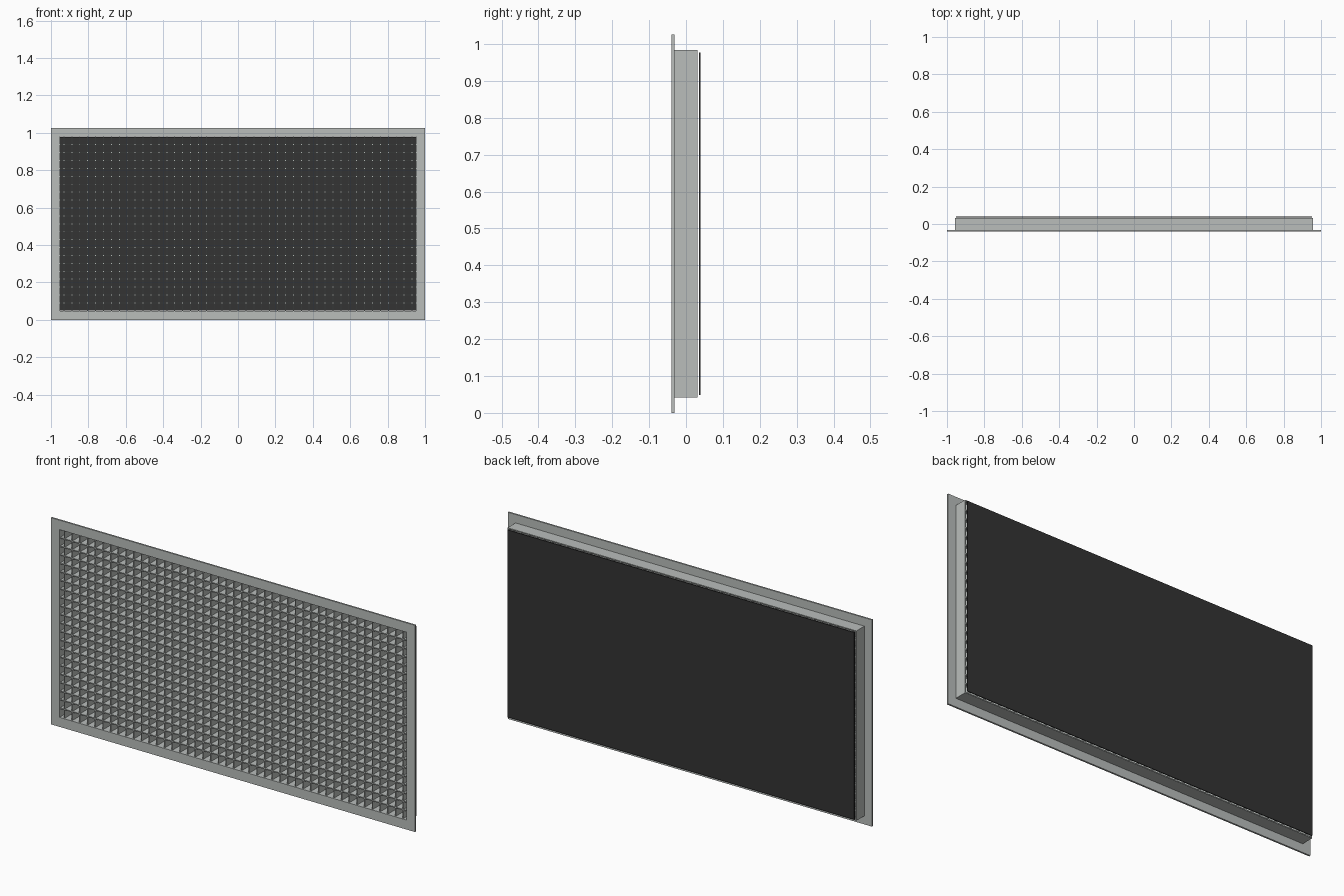
import bpy, bmesh

if "Cube" in bpy.data.objects:
    bpy.data.objects.remove(bpy.data.objects["Cube"])

W, H = 1.0, 1.026          # half width, full height
ZC = H / 2
PITCH, THICK = 0.0423, 0.005


def material(name, rgb):
    m = bpy.data.materials.new(name)
    m.diffuse_color = (*rgb, 1)
    m.use_nodes = True
    m.node_tree.nodes["Principled BSDF"].inputs["Base Color"].default_value = m.diffuse_color
    return m


metal = material("light_grey_metal", (0.49, 0.515, 0.50))
dark = material("charcoal", (0.034, 0.034, 0.034))


def finish(name, bm, mat):
    bmesh.ops.recalc_face_normals(bm, faces=bm.faces)
    me = bpy.data.meshes.new(name)
    bm.to_mesh(me)
    bm.free()
    me.materials.append(mat)
    ob = bpy.data.objects.new(name, me)
    bpy.context.collection.objects.link(ob)
    return ob


def add_box(bm, x0, x1, y0, y1, z0, z1):
    verts = bmesh.ops.create_cube(bm, size=1)["verts"]
    for v in verts:
        v.co.x = x1 if v.co.x > 0 else x0
        v.co.y = y1 if v.co.y > 0 else y0
        v.co.z = z1 if v.co.z > 0 else z0


def ring(name, outer, inner, y0, y1, mat):
    """Rectangular frame; outer and inner are insets from the overall edge."""
    bm = bmesh.new()

    def loop(inset, y):
        x, z = W - inset, ZC - inset
        return [bm.verts.new((sx * x, y, ZC + sz * z))
                for sx, sz in ((-1, -1), (1, -1), (1, 1), (-1, 1))]

    loops = [loop(outer, y0), loop(outer, y1), loop(inner, y1), loop(inner, y0)]
    for k in range(4):
        a, b = loops[k], loops[(k + 1) % 4]
        for i in range(4):
            j = (i + 1) % 4
            bm.faces.new((a[i], a[j], b[j], b[i]))
    return finish(name, bm, mat)


# Flat front flange and the sleeve behind it
ring("front_flange", 0.0, 0.047, -0.0394, -0.031, metal)
ring("sleeve", 0.042, 0.047, -0.031, 0.031, metal)

# Egg-crate core: upright and level slats spaced from the centre
IN = 0.046
Y0, Y1 = -0.034, 0.030
bm = bmesh.new()
for k in range(-22, 23):
    x = k * PITCH
    add_box(bm, x - THICK / 2, x + THICK / 2, Y0, Y1, IN, H - IN)
finish("upright_slats", bm, metal)

bm = bmesh.new()
for k in range(-10, 11):
    z = ZC + k * PITCH
    add_box(bm, -W + IN, W - IN, Y0, Y1, z - THICK / 2, z + THICK / 2)
finish("level_slats", bm, metal)

# Dark backing panel, standing just clear of the sleeve
bm = bmesh.new()
add_box(bm, -0.9515, 0.9515, 0.035, 0.0394, 0.0485, H - 0.0485)
finish("back_panel", bm, dark)
